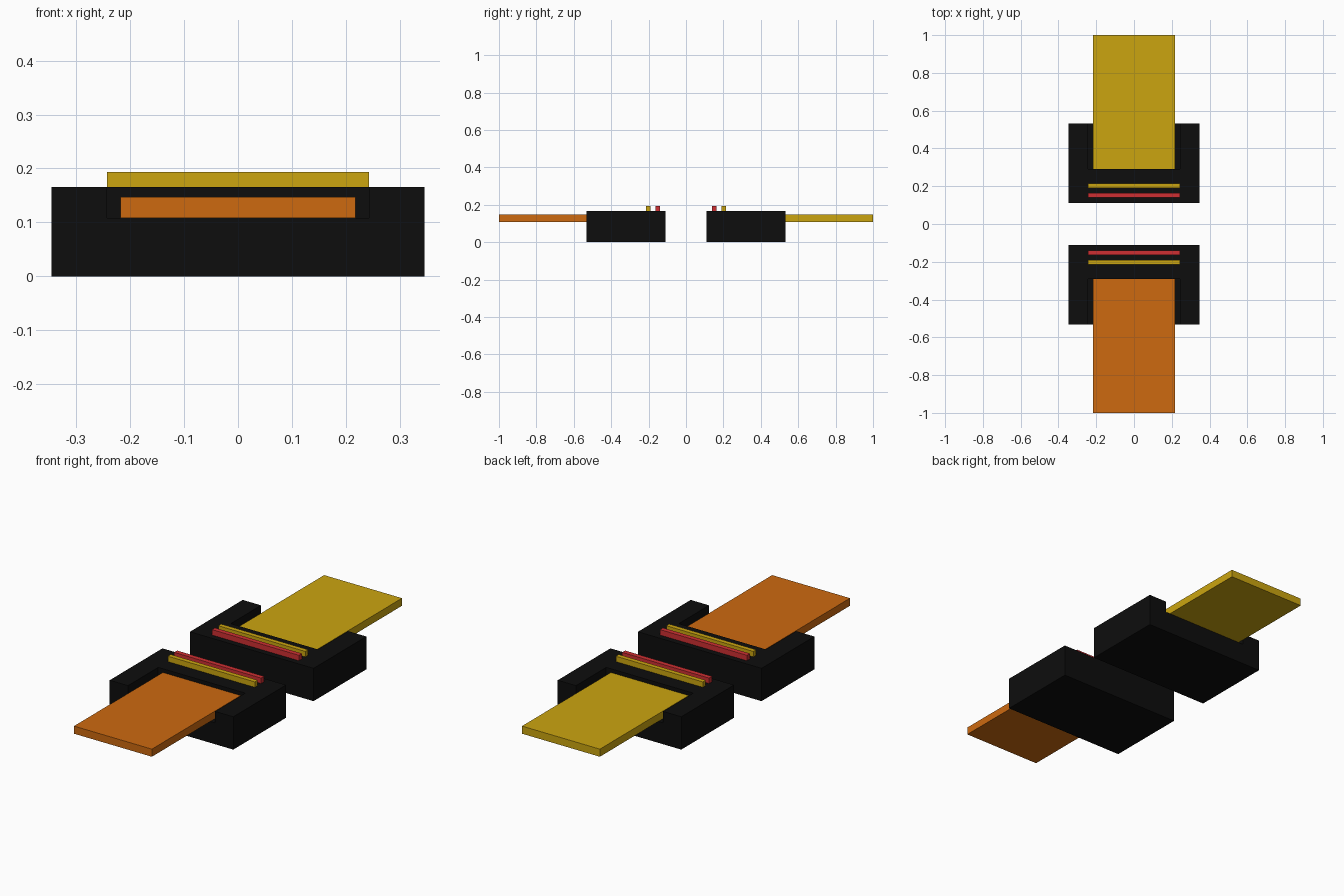
import bpy, bmesh

if "Cube" in bpy.data.objects:
    bpy.data.objects.remove(bpy.data.objects["Cube"])


def material(name, color):
    m = bpy.data.materials.new(name)
    m.diffuse_color = (*color, 1)
    m.use_nodes = True
    m.node_tree.nodes["Principled BSDF"].inputs["Base Color"].default_value = m.diffuse_color
    return m


black = material("black", (0.004, 0.004, 0.004))
yellow = material("yellow", (0.60, 0.375, 0.005))
orange = material("orange", (0.61, 0.143, 0.005))
red = material("red", (0.62, 0.028, 0.032))


def make_object(name, bm, mat):
    bmesh.ops.recalc_face_normals(bm, faces=bm.faces)
    me = bpy.data.meshes.new(name)
    bm.to_mesh(me)
    bm.free()
    me.materials.append(mat)
    bpy.context.collection.objects.link(bpy.data.objects.new(name, me))


def prism(bm, outline, z0, z1):
    """Extrude an outline in the xy plane from z0 to z1."""
    face = bm.faces.new([bm.verts.new((x, y, z0)) for x, y in outline])
    top = bmesh.ops.extrude_face_region(bm, geom=[face])["geom"]
    verts = [v for v in top if isinstance(v, bmesh.types.BMVert)]
    bmesh.ops.translate(bm, verts=verts, vec=(0, 0, z1 - z0))


def box(name, hx, y0, y1, z0, z1, mat):
    bm = bmesh.new()
    prism(bm, [(-hx, y0), (hx, y0), (hx, y1), (-hx, y1)], z0, z1)
    make_object(name, bm, mat)


W, N = 0.346, 0.2435          # half widths of block and of its notch
FLOOR, TOP = 0.108, 0.166     # notch floor and block top
Y0, YN, Y1 = 0.11, 0.29, 0.532

for side, s, plate_mat in (("front", -1, orange), ("back", 1, yellow)):
    # Block with an open notch: x/z cross-section of the arms plus solid inner part
    bm = bmesh.new()
    top_u = [(-W, Y0), (W, Y0), (W, Y1), (N, Y1), (N, YN), (-N, YN), (-N, Y1), (-W, Y1)]
    prism(bm, [(x, s * y) for x, y in top_u], FLOOR, TOP)
    # remove the underside of the arms, then add the open-ended base below
    bm.faces.ensure_lookup_table()
    flat = [f for f in bm.faces if all(abs(v.co.z - FLOOR) < 1e-5 for v in f.verts)]
    bmesh.ops.delete(bm, geom=flat, context="FACES_ONLY")
    ring = [bm.verts.new((x, s * y, 0)) for x, y in ((-W, Y0), (W, Y0), (W, Y1), (-W, Y1))]
    bm.faces.new(ring)

    def low(x, y):
        return min(bm.verts, key=lambda v: (v.co.x - x) ** 2 + (v.co.y - s * y) ** 2
                   + (v.co.z - FLOOR) ** 2)

    a, b, c, d = ring
    bm.faces.new([a, b, low(W, Y0), low(-W, Y0)])
    bm.faces.new([b, c, low(W, Y1), low(W, Y0)])
    bm.faces.new([c, d, low(-W, Y1), low(-N, Y1), low(N, Y1), low(W, Y1)])
    bm.faces.new([d, a, low(-W, Y0), low(-W, Y1)])
    bm.faces.new([low(-N, YN), low(N, YN), low(N, Y1), low(-N, Y1)])  # notch floor
    make_object(side + "_block", bm, black)

    # Long plate lying in the notch
    box(side + "_plate", 0.218, s * YN, s * 1.0, FLOOR + 0.0005, 0.147, plate_mat)
    # Two raised strips on the block
    box(side + "_red_strip", N, s * 0.139, s * 0.163, TOP - 0.01, 0.1935, red)
    box(side + "_yellow_strip", N, s * 0.19, s * 0.2135, TOP - 0.01, 0.1935, yellow)
